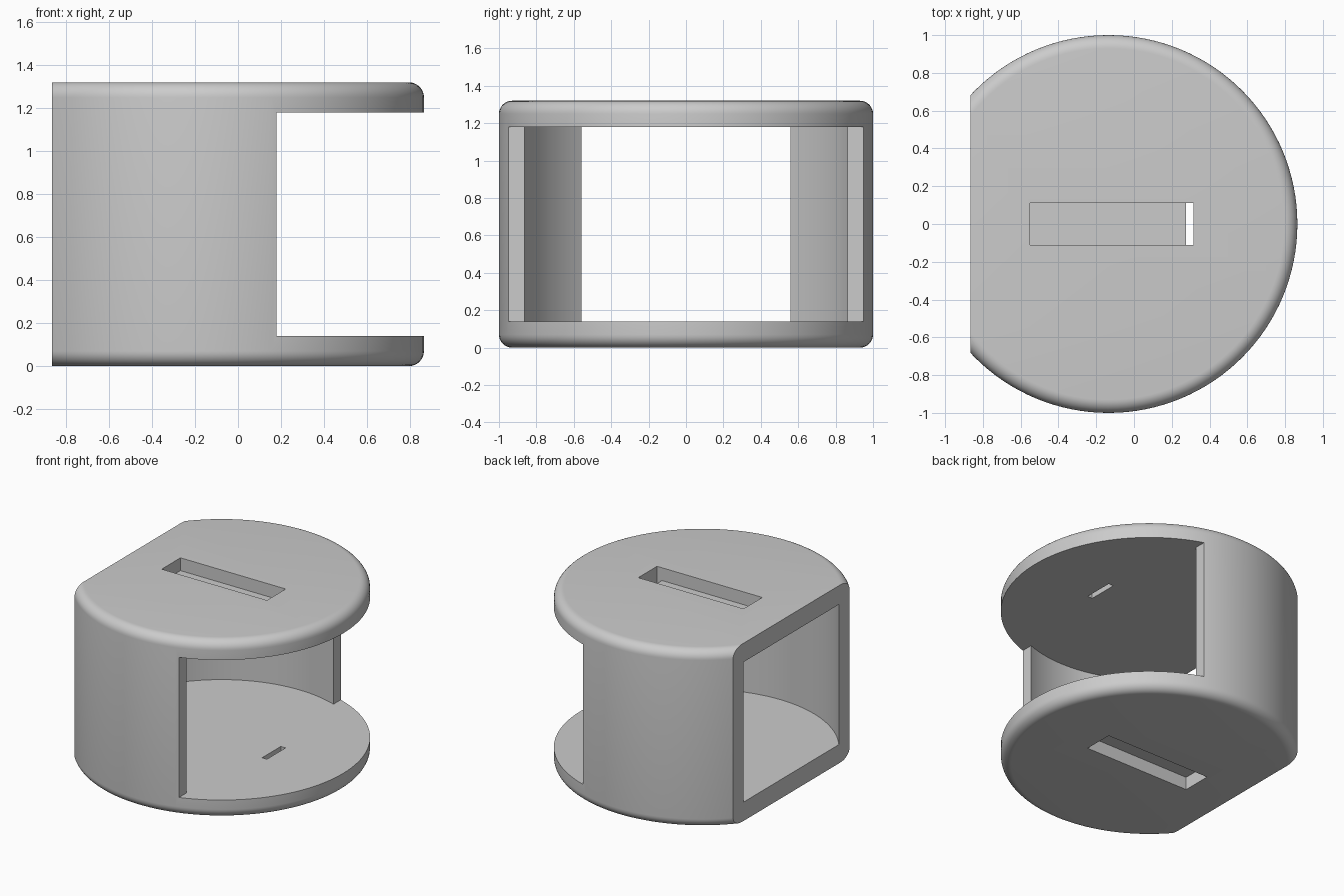
import bpy, bmesh, math

if "Cube" in bpy.data.objects:
    bpy.data.objects.remove(bpy.data.objects["Cube"], do_unlink=True)

HEIGHT, PLATE, RADIUS, INNER = 1.32, 0.14, 1.0, 0.919
AXIS_X, FLAT_X, OPEN_X = -0.135, -0.865, 0.18
SLOT_DEPTH = 0.095

grey = bpy.data.materials.new("light grey")
grey.use_nodes = True
colour = (0.6, 0.6, 0.6, 1)
grey.diffuse_color = colour
grey.node_tree.nodes["Principled BSDF"].inputs["Base Color"].default_value = colour


def add_object(name, bm):
    mesh = bpy.data.meshes.new(name)
    bmesh.ops.recalc_face_normals(bm, faces=bm.faces)
    bm.to_mesh(mesh)
    bm.free()
    mesh.materials.append(grey)
    obj = bpy.data.objects.new(name, mesh)
    bpy.context.collection.objects.link(obj)
    return obj


def cylinder(name, radius, low, high, rounding=0):
    bm = bmesh.new()
    bmesh.ops.create_cone(bm, cap_ends=True, segments=128, radius1=radius,
                          radius2=radius, depth=high - low)
    bmesh.ops.translate(bm, verts=bm.verts, vec=(AXIS_X, 0, (low + high) / 2))
    if rounding:
        rims = [e for e in bm.edges if abs(e.verts[0].co.z - e.verts[1].co.z) < 1e-4]
        bmesh.ops.bevel(bm, geom=rims, offset=rounding, segments=8,
                        profile=0.5, affect='EDGES')
    return add_object(name, bm)


def box(name, x, y, z):
    bm = bmesh.new()
    bmesh.ops.create_cube(bm, size=1)
    for v in bm.verts:
        v.co = [r[0] if c < 0 else r[1] for c, r in zip(v.co, (x, y, z))]
    return add_object(name, bm)


def cut(target, cutter):
    cutter.hide_render = True
    mod = target.modifiers.new("cut", 'BOOLEAN')
    mod.operation, mod.solver, mod.object = 'DIFFERENCE', 'EXACT', cutter
    bpy.context.view_layer.objects.active = target
    bpy.ops.object.modifier_apply(modifier=mod.name)
    bpy.data.objects.remove(cutter, do_unlink=True)


# Rounded drum
housing = cylinder("drum_housing", RADIUS, 0, HEIGHT, 0.07)

# Flat end, hollow middle and wide opening
cut(housing, box("flat_cutter", (-2, FLAT_X), (-2, 2), (-1, 2)))
inside = (PLATE, HEIGHT - PLATE)
cut(housing, cylinder("hollow_cutter", INNER, *inside))
cut(housing, box("opening_cutter", (OPEN_X, 2), (-2, 2), inside))

# Shallow slot in each outer plate, with a narrow through hole at its end
for low, high in ((-0.1, SLOT_DEPTH), (HEIGHT - SLOT_DEPTH, HEIGHT + 0.1)):
    cut(housing, box("slot_cutter", (-0.55, 0.315), (-0.11, 0.11), (low, high)))
cut(housing, box("hole_cutter", (0.275, 0.315), (-0.11, 0.11), (-0.5, 2)))

bpy.ops.object.select_all(action='DESELECT')
housing.select_set(True)
bpy.context.view_layer.objects.active = housing
bpy.ops.object.shade_smooth_by_angle(angle=math.radians(30))
